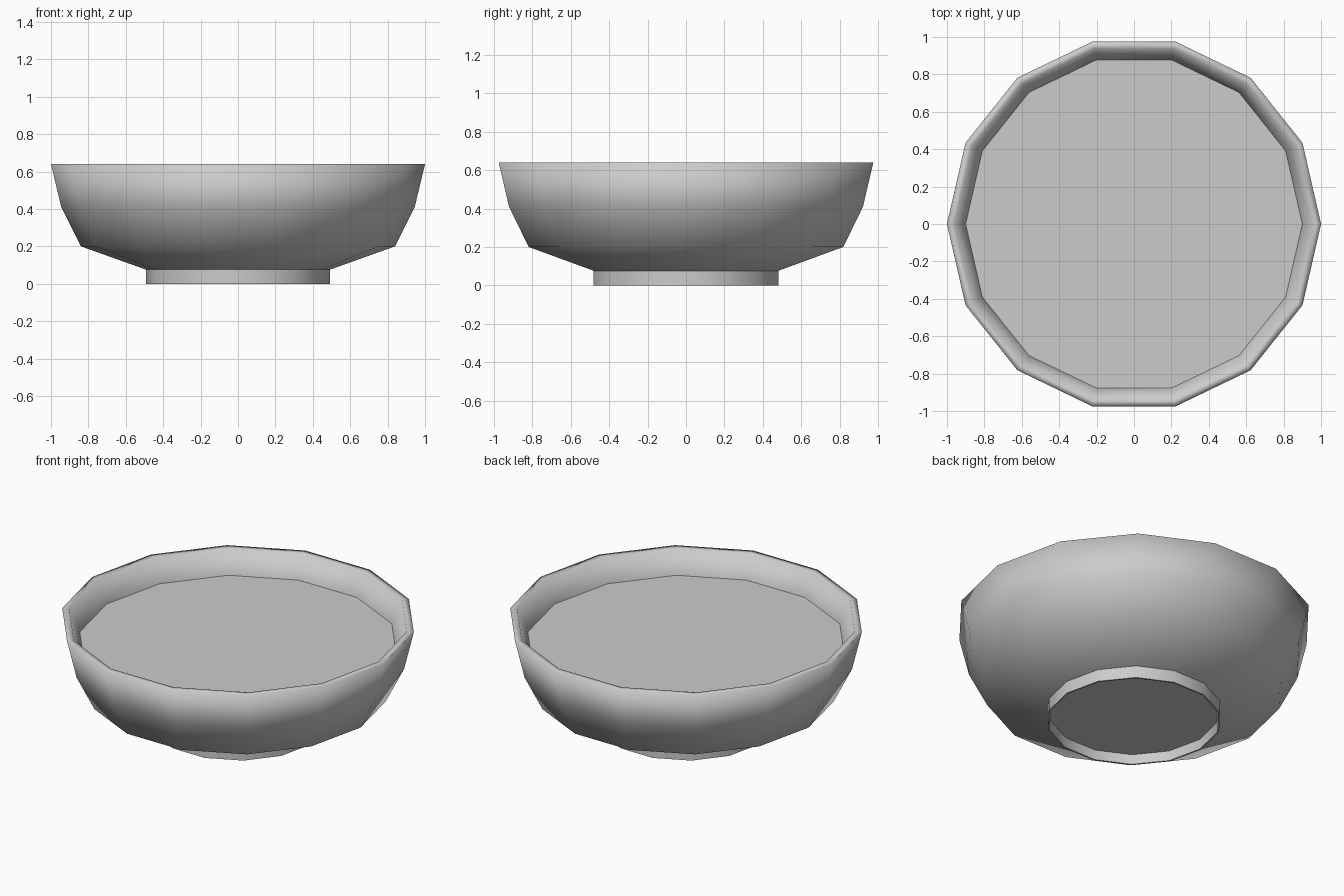
import bpy, bmesh, math

if "Cube" in bpy.data.objects:
    bpy.data.objects.remove(bpy.data.objects["Cube"])

SIDES = 14


def lathe(name, profile, sharp_angle=None):
    """Spin a (radius, z) profile round z; a radius of 0 closes the surface."""
    bm = bmesh.new()
    rings = []
    for r, z in profile:
        if r == 0:
            rings.append([bm.verts.new((0, 0, z))] * SIDES)
        else:
            rings.append([bm.verts.new((r * math.cos(2 * math.pi * i / SIDES),
                                        r * math.sin(2 * math.pi * i / SIDES), z))
                          for i in range(SIDES)])
    for a, b in zip(rings, rings[1:]):
        for i in range(SIDES):
            j = (i + 1) % SIDES
            corners = list(dict.fromkeys((a[i], a[j], b[j], b[i])))
            bm.faces.new(corners)
    mesh = bpy.data.meshes.new(name)
    bm.to_mesh(mesh)
    bm.free()
    obj = bpy.data.objects.new(name, mesh)
    bpy.context.collection.objects.link(obj)
    mesh.shade_smooth()
    if sharp_angle:
        mesh.set_sharp_from_angle(angle=math.radians(sharp_angle))
    return obj


# Bowl: outer wall, flat rim, inner wall and floor
lathe("bowl", [(0.49, 0.075), (0.84, 0.20), (0.945, 0.41), (1.0, 0.64),
               (0.96, 0.64), (0.90, 0.50), (0.885, 0.42), (0.79, 0.24),
               (0.45, 0.12), (0, 0.12)])

# Foot: thin ring with a recessed underside
lathe("foot", [(0, 0.06), (0.48, 0.06), (0.483, 0), (0.493, 0), (0.493, 0.075)], 40)

# Contents: flat surface filling the bowl
lathe("filling_surface", [(0.90, 0.50), (0, 0.50)], 40)
